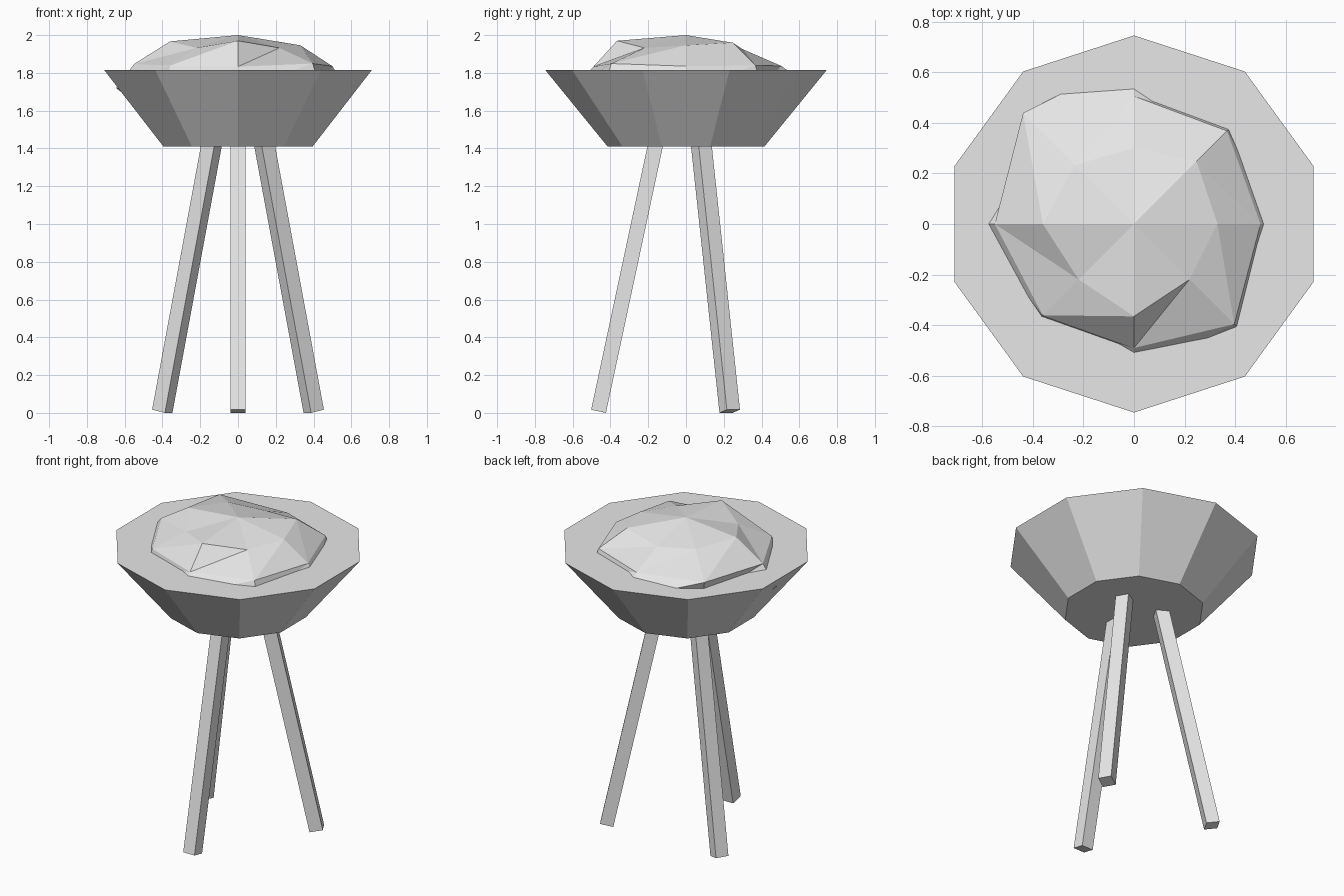
import bpy
import bmesh
from math import cos, sin, pi, radians
from mathutils import Matrix, Vector

cube = bpy.data.objects.get("Cube")
if cube:
    bpy.data.objects.remove(cube, do_unlink=True)

grey = bpy.data.materials.new("light_grey")
grey.use_nodes = True
colour = (0.8, 0.8, 0.8, 1)
grey.diffuse_color = colour
grey.node_tree.nodes["Principled BSDF"].inputs["Base Color"].default_value = colour


def add_object(name, bm):
    bmesh.ops.recalc_face_normals(bm, faces=bm.faces)
    mesh = bpy.data.meshes.new(name)
    bm.to_mesh(mesh)
    bm.free()
    mesh.materials.append(grey)
    obj = bpy.data.objects.new(name, mesh)
    bpy.context.collection.objects.link(obj)
    return obj


# Ten-sided solid bowl, with corners at the front and back
bowl_bottom, bowl_top = 1.41, 1.815
bm = bmesh.new()
bmesh.ops.create_cone(
    bm, cap_ends=True, segments=10, radius1=0.415, radius2=0.745,
    depth=bowl_top - bowl_bottom,
    matrix=Matrix.Translation((0, 0, (bowl_bottom + bowl_top) / 2)))
turn = radians(90) - max(bm.verts, key=lambda v: v.co.y).co.xy.angle_signed(Vector((1, 0)))
bmesh.ops.rotate(bm, verts=bm.verts, matrix=Matrix.Rotation(turn, 3, "Z"))
add_object("bowl", bm)

# Irregular rock-like filling: squashed eight-sided ball, radii uneven per ring
centre = 1.72
rings = [
    (0.685, [0.33, 0.35, 0.30, 0.33, 0.36, 0.31, 0.365, 0.31]),
    (0.231, [0.50, 0.52, 0.505, 0.62, 0.55, 0.51, 0.49, 0.56]),
    (0.0, [0.57, 0.56, 0.66, 0.56, 0.645, 0.54, 0.60, 0.61]),
    (-0.231, [0.50] * 8),
    (-0.685, [0.30] * 8),
]
bm = bmesh.new()
top = bm.verts.new((0, 0, 2))
bottom = bm.verts.new((0, 0, 1.45))
loops = [[bm.verts.new((r * cos(i * pi / 4), r * sin(i * pi / 4), centre + slope * r))
          for i, r in enumerate(radii)] for slope, radii in rings]
for i in range(8):
    j = (i + 1) % 8
    bm.faces.new((top, loops[0][i], loops[0][j]))
    bm.faces.new((bottom, loops[-1][j], loops[-1][i]))
    for upper, lower in zip(loops, loops[1:]):
        bm.faces.new((upper[i], lower[i], upper[j]))
        bm.faces.new((upper[j], lower[i], lower[j]))
add_object("filling", bm)

# Three square legs leaning in toward the bowl
foot = Vector((0, -0.463, 0.0085))
head = Vector((0, -0.123, 1.6))
lean = head - foot
for k, name in enumerate(("front_leg", "back_left_leg", "back_right_leg")):
    bm = bmesh.new()
    bmesh.ops.create_cube(bm, size=1)
    bmesh.ops.scale(bm, verts=bm.verts, vec=(0.08, 0.08, lean.length))
    tilt = Vector((0, 0, 1)).rotation_difference(lean).to_matrix().to_4x4()
    place = Matrix.Translation((foot + head) / 2) @ tilt
    bm.transform(Matrix.Rotation(radians(120 * k), 4, "Z") @ place)
    add_object(name, bm)
